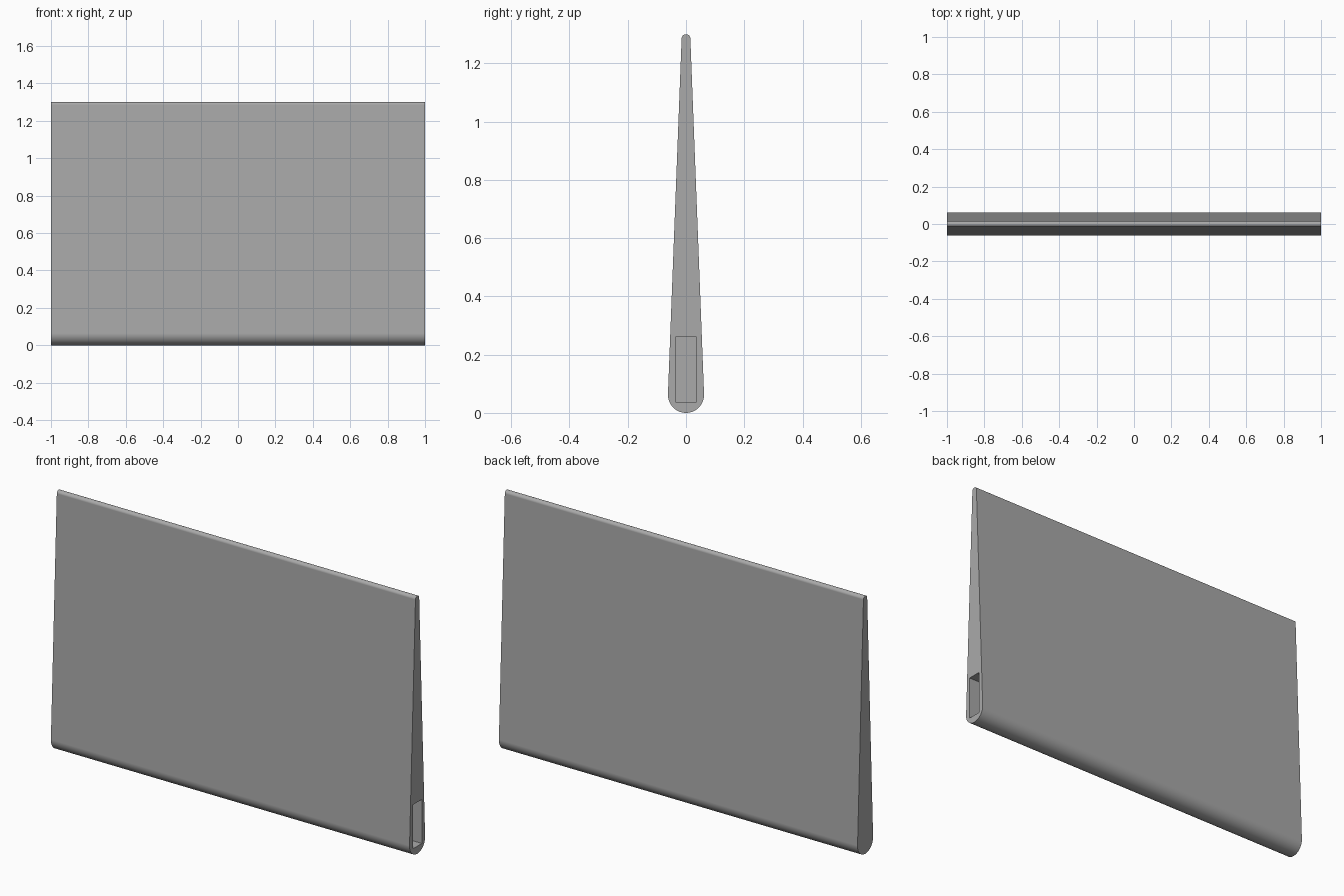
import bpy, bmesh, math
from mathutils import Vector

cube = bpy.data.objects.get("Cube")
if cube:
    bpy.data.objects.remove(cube)

HEIGHT = 1.3
BASE_R, TIP_R = 0.062, 0.015

gray = bpy.data.materials.new("plain gray")
gray.use_nodes = True
color = (0.4, 0.4, 0.4, 1)
gray.diffuse_color = color
gray.node_tree.nodes["Principled BSDF"].inputs["Base Color"].default_value = color


def finish(bm, name):
    bmesh.ops.recalc_face_normals(bm, faces=bm.faces)
    mesh = bpy.data.meshes.new(name)
    bm.to_mesh(mesh)
    bm.free()
    mesh.materials.append(gray)
    obj = bpy.data.objects.new(name, mesh)
    bpy.context.collection.objects.link(obj)
    return obj


def arc(z, radius, start, end, steps):
    angles = [start + (end - start) * i / steps for i in range(steps + 1)]
    return [(radius * math.cos(a), z + radius * math.sin(a)) for a in angles]


def rod(name, start, end, radius):
    """Cylinder between two points."""
    start, end = Vector(start), Vector(end)
    axis = end - start
    bm = bmesh.new()
    bmesh.ops.create_cone(bm, cap_ends=True, segments=40, radius1=radius,
                          radius2=radius, depth=axis.length)
    turn = axis.to_track_quat('Z', 'Y').to_matrix().to_4x4()
    turn.translation = (start + end) / 2
    bm.transform(turn)
    return finish(bm, name)


def box(name, low, high):
    bm = bmesh.new()
    bmesh.ops.create_cube(bm, size=1)
    for v in bm.verts:
        v.co = [(l + h) / 2 + c * (h - l) for l, h, c in zip(low, high, v.co)]
    return finish(bm, name)


# Tapered panel: two tangent-joined round edges swept along x
low_z, high_z = BASE_R, HEIGHT - TIP_R
lean = math.asin((BASE_R - TIP_R) / (high_z - low_z))
profile = arc(high_z, TIP_R, lean, math.pi - lean, 16)
profile += arc(low_z, BASE_R, math.pi - lean, 2 * math.pi + lean, 40)
bm = bmesh.new()
end_face = bm.faces.new([bm.verts.new((-1, y, z)) for y, z in profile])
sweep = bmesh.ops.extrude_face_region(bm, geom=[end_face], use_keep_orig=True)
bmesh.ops.translate(bm, vec=(2, 0, 0),
                    verts=[g for g in sweep["geom"] if isinstance(g, bmesh.types.BMVert)])
panel = finish(bm, "tapered_panel")

# Open pocket in the left end, with a cross hole through its walls
cutters = [
    box("pocket_cutter", (0.8, -0.036, 0.038), (1.1, 0.036, 0.26)),
    rod("cross_hole_cutter", (0.92, -0.2, 0.163), (0.92, 0.2, 0.163), 0.035),
]
# Pairs of screw holes at the right end: slightly slanted cross hole plus end hole
for label, z in (("lower", 0.21), ("upper", 0.37)):
    cutters.append(rod(label + "_side_cutter", (-0.927, -0.2, z + 0.005),
                       (-0.943, 0.2, z - 0.005), 0.026))
    cutters.append(rod(label + "_end_cutter", (-1.1, 0, z), (-0.92, 0, z), 0.025))

bpy.context.view_layer.objects.active = panel
for cutter in cutters:
    cutter.hide_render = True
    cut = panel.modifiers.new("cut", 'BOOLEAN')
    cut.operation = 'DIFFERENCE'
    cut.solver = 'EXACT'
    cut.object = cutter
    bpy.ops.object.modifier_apply(modifier=cut.name)
    bpy.data.objects.remove(cutter)

# Smooth round edges with crisp corners
bpy.ops.object.select_all(action='DESELECT')
panel.select_set(True)
bpy.ops.object.shade_smooth_by_angle(angle=math.radians(30))
weighted = panel.modifiers.new("even shading", 'WEIGHTED_NORMAL')
weighted.keep_sharp = True
